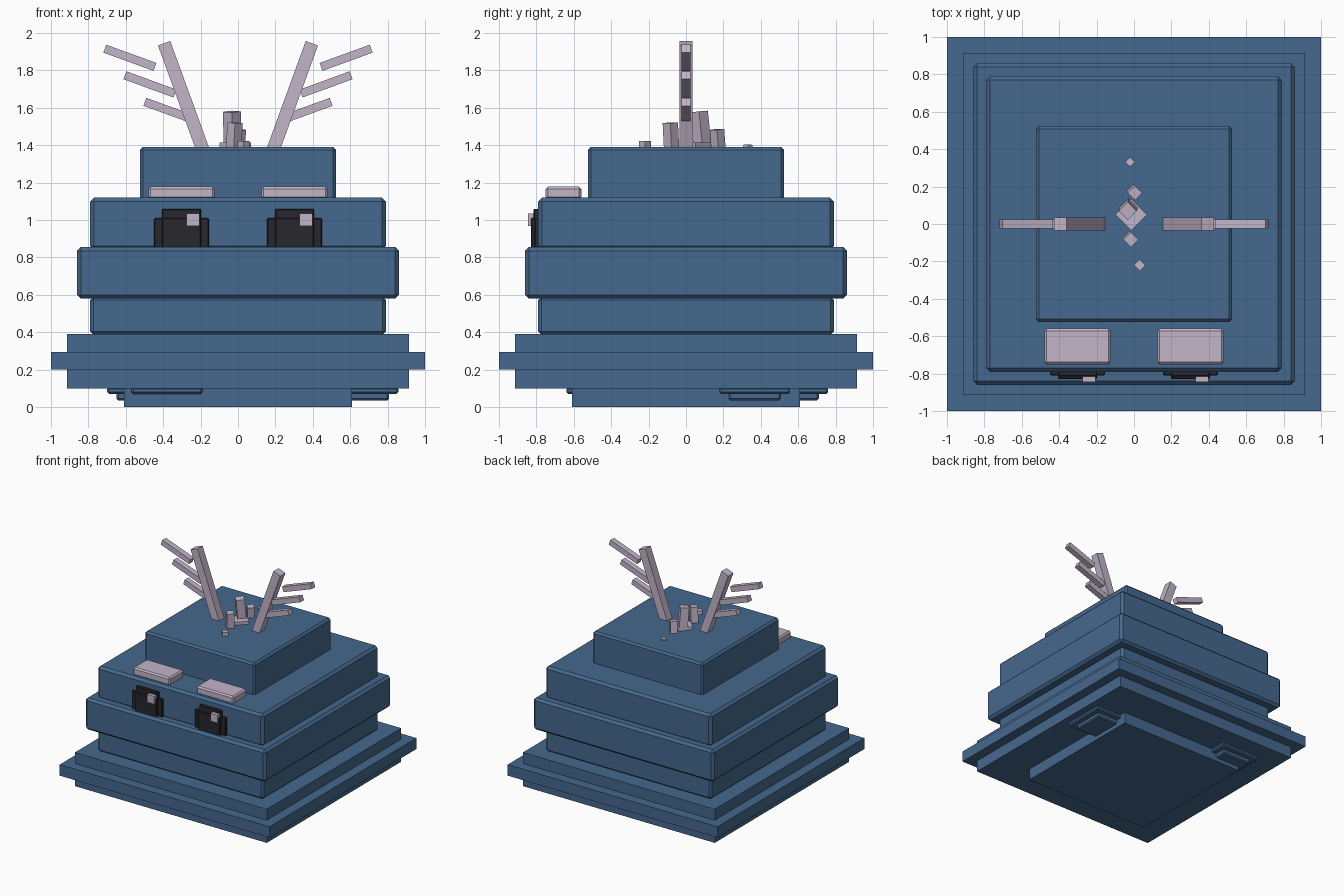
import bpy
from math import radians, sin, cos
from mathutils import Matrix, Vector

cube = bpy.data.objects.get("Cube")
if cube:
    bpy.data.objects.remove(cube, do_unlink=True)


def material(name, rgb):
    m = bpy.data.materials.new(name)
    m.use_nodes = True
    color = (*rgb, 1)
    m.diffuse_color = color
    m.node_tree.nodes["Principled BSDF"].inputs["Base Color"].default_value = color
    return m


blue = material("slate_blue", (0.06, 0.14, 0.27))
lilac = material("pale_lilac", (0.54, 0.46, 0.58))
dark = material("charcoal", (0.02, 0.02, 0.026))


def box(name, low, high, mat, bevel=0.0):
    """Axis-aligned box between two corners, with optional chamfer."""
    low, high = Vector(low), Vector(high)
    bpy.ops.mesh.primitive_cube_add(size=1)
    ob = bpy.context.object
    ob.name = name
    size = Matrix.Diagonal((*(high - low), 1))
    ob.data.transform(size)
    ob.location = (low + high) / 2
    ob.data.materials.append(mat)
    if bevel:
        mod = ob.modifiers.new("chamfer", "BEVEL")
        mod.width = bevel
        mod.segments = 1
    return ob


def stick(name, center, size, mat, rotation):
    """Box centred on a point and turned by degrees."""
    half = Vector(size) / 2
    ob = box(name, -half, half, mat)
    ob.location = center
    ob.rotation_euler = [radians(a) for a in rotation]
    return ob


# Stacked square tiers: name, half width, bottom, top, chamfer
tiers = [
    ("base_block", 0.61, 0.0, 0.1, 0),
    ("lower_plate", 0.915, 0.1, 0.2, 0),
    ("wide_plate", 1.0, 0.2, 0.295, 0),
    ("upper_plate", 0.915, 0.295, 0.39, 0),
    ("lower_body", 0.79, 0.385, 0.59, 0.018),
    ("middle_body", 0.86, 0.58, 0.855, 0.02),
    ("face_block", 0.79, 0.84, 1.12, 0.02),
    ("crown_block", 0.525, 1.1, 1.39, 0.016),
]
for name, half, z0, z1, chamfer in tiers:
    box(name, (-half, -half, z0), (half, half, z1), blue, chamfer)

# Two-step feet tucked under the lower plate
feet = [("left", 0.667, 0.367), ("right", -0.51, 0.57), ("front", -0.38, -0.45)]
for name, x, y in feet:
    for step, half, z0, z1 in (("upper", 0.19, 0.07, 0.105), ("lower", 0.14, 0.035, 0.08)):
        box(f"{name}_foot_{step}", (x - half, y - half, z0),
            (x + half, y + half, z1), blue, 0.01)

for side, name in ((-1, "right"), (1, "left")):
    # Eyes with a highlight on the same side of each
    x = side * 0.302
    box(name + "_eye_wide", (x - 0.147, -0.81, 0.85), (x + 0.147, -0.78, 1.01), dark, 0.006)
    box(name + "_eye_tall", (x - 0.105, -0.815, 0.85), (x + 0.105, -0.78, 1.06), dark, 0.006)
    box(name + "_eye_front", (x - 0.105, -0.83, 0.85), (x + 0.105, -0.78, 1.01), dark, 0.006)
    box(name + "_eye_highlight", (x + 0.027, -0.845, 0.967), (x + 0.095, -0.8, 1.035), lilac)

    # Brow slabs
    box(name + "_brow", (x - 0.177, -0.75, 1.11), (x + 0.177, -0.56, 1.178), lilac, 0.012)

    # Antlers: leaning beam with three tines
    lean = radians(20)
    length = 0.62
    top = Vector((side * 0.395, 0, 1.945))
    center = top - Vector((side * sin(lean), 0, cos(lean))) * length / 2
    stick(name + "_antler_beam", center, (0.07, 0.07, length), lilac, (0, side * 20, 0))
    for i in range(3):
        stick(f"{name}_antler_tine_{i + 1}",
              (side * (0.578 - 0.107 * i), 0, 1.867 - 0.142 * i),
              (0.285, 0.05, 0.045), lilac, (0, -side * 20, 0))

# Tuft of tilted square spikes: x, y, top, width, tilt about x and y
tuft = [
    (-0.02, 0.33, 1.403, 0.035, -5, 0),
    (0.0, 0.17, 1.485, 0.055, 6, 0),
    (-0.03, 0.08, 1.58, 0.068, 3, -5),
    (-0.015, 0.05, 1.415, 0.12, 0, 0),
    (-0.02, -0.08, 1.52, 0.058, 4, 0),
    (0.03, -0.22, 1.422, 0.045, 0, 0),
]
for i, (x, y, z1, width, tilt_x, tilt_y) in enumerate(tuft):
    z0 = 1.36
    stick(f"tuft_spike_{i + 1}", (x, y, (z0 + z1) / 2), (width, width, z1 - z0),
          lilac, (tilt_x, tilt_y, 45))
